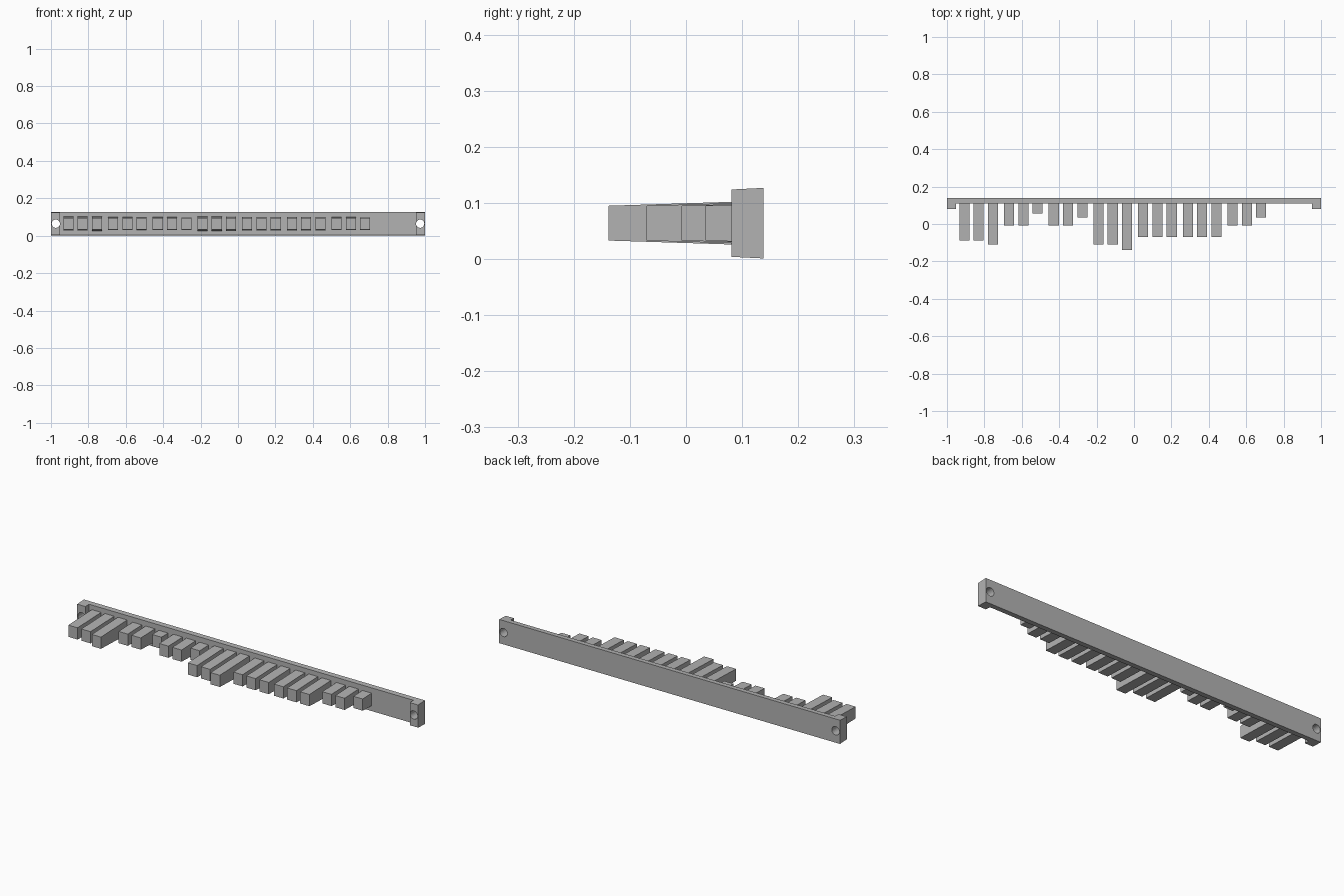
import bpy, bmesh
from mathutils import Matrix

cube = bpy.data.objects.get("Cube")
if cube:
    bpy.data.objects.remove(cube, do_unlink=True)

grey = bpy.data.materials.new("grey plastic")
grey.use_nodes = True
colour = (0.45, 0.45, 0.45, 1)
grey.diffuse_color = colour
grey.node_tree.nodes["Principled BSDF"].inputs["Base Color"].default_value = colour

MID_Z = 0.064


def drafted_prism(name, outline, half_height, draft):
    """Extrude an XY outline up and down, growing thicker towards the back."""
    bm = bmesh.new()
    front = min(y for x, y in outline)
    rings = []
    for side in (-1, 1):
        rings.append([bm.verts.new((x, y, MID_Z + side * (half_height + draft * (y - front))))
                      for x, y in outline])
    low, high = rings
    n = len(outline)
    for i in range(n):
        j = (i + 1) % n
        bm.faces.new((low[i], low[j], high[j], high[i]))
    # Split caps where the outline steps so that each face stays flat
    bm.faces.new(low[::-1])
    bm.faces.new(high)
    bmesh.ops.recalc_face_normals(bm, faces=bm.faces)
    mesh = bpy.data.meshes.new(name)
    bm.to_mesh(mesh)
    bm.free()
    mesh.materials.append(grey)
    obj = bpy.data.objects.new(name, mesh)
    bpy.context.collection.objects.link(obj)
    return obj


# Backing bar with a raised lug at each end
LUG_Y, BAR_Y, BACK_Y, LUG_X = 0.081, 0.11, 0.138, 0.952
bar = drafted_prism("backing_bar", [
    (-1, LUG_Y), (-LUG_X, LUG_Y), (-LUG_X, BAR_Y), (LUG_X, BAR_Y),
    (LUG_X, LUG_Y), (1, LUG_Y), (1, BACK_Y), (-1, BACK_Y)], 0.06, 0.05)

# Screw holes through the lugs
for side in (-1, 1):
    bm = bmesh.new()
    bmesh.ops.create_cone(bm, cap_ends=True, segments=24, radius1=0.022,
                          radius2=0.022, depth=0.2)
    bm.transform(Matrix.Translation((side * 0.974, 0.11, MID_Z))
                 @ Matrix.Rotation(1.5707963, 4, "X"))
    mesh = bpy.data.meshes.new("hole_cutter")
    bm.to_mesh(mesh)
    bm.free()
    mesh.materials.append(grey)
    cutter = bpy.data.objects.new("hole_cutter", mesh)
    bpy.context.collection.objects.link(cutter)
    cutter.hide_render = True
    cut = bar.modifiers.new("screw_hole", "BOOLEAN")
    cut.operation = "DIFFERENCE"
    cut.solver = "EXACT"
    cut.object = cutter
    bpy.context.view_layer.objects.active = bar
    bpy.ops.object.modifier_apply(modifier=cut.name)
    bpy.data.objects.remove(cutter, do_unlink=True)

# Teeth in groups of three, given by the y of each tip
A, B, C, D, E, F, G = 0.056, 0.035, -0.008, -0.07, -0.088, -0.11, -0.138
groups = [(E, E, F), (C, C, A), (C, C, B), (F, F, G), (D, D, D), (D, D, D), (C, C, B)]
HALF_WIDTH = 0.027
for g, tips in enumerate(groups):
    for k, tip in enumerate(tips):
        x = -0.907 + 0.239 * g + 0.0765 * k
        drafted_prism(f"tooth_{g + 1}_{k + 1}", [
            (x - HALF_WIDTH, tip), (x + HALF_WIDTH, tip),
            (x + HALF_WIDTH, 0.115), (x - HALF_WIDTH, 0.115)], 0.031, 0.032)
